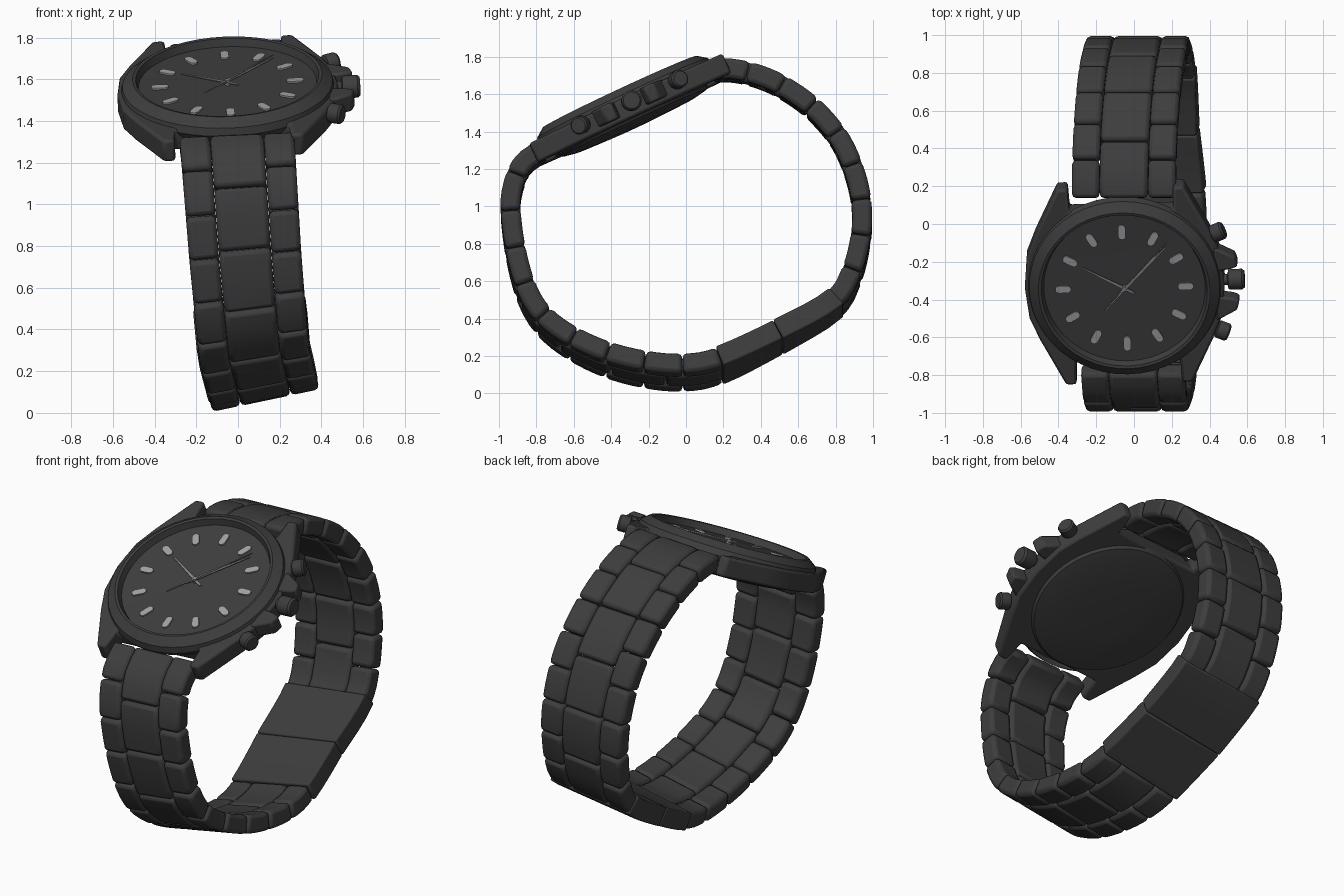
import bpy, bmesh, math
from mathutils import Vector, Matrix

if "Cube" in bpy.data.objects:
    bpy.data.objects.remove(bpy.data.objects["Cube"])


def material(name, v):
    m = bpy.data.materials.new(name)
    m.diffuse_color = (v, v, v, 1)
    m.use_nodes = True
    m.node_tree.nodes["Principled BSDF"].inputs["Base Color"].default_value = m.diffuse_color
    return m


STEEL = material("dark_steel", 0.047)
MARK = material("pale_marker", 0.36)
HAND = material("grey_hand", 0.24)

# Tilted frame of the watch head: x across, y towards twelve, z out of the dial
HEAD = (Matrix.Translation((-0.05, -0.335, 1.572)) @ Matrix.Rotation(math.radians(-2.2), 4, 'Y')
        @ Matrix.Rotation(math.radians(25), 4, 'X') @ Matrix.Rotation(math.radians(1.6), 4, 'Z'))


def finish(bm, name, mat, matrix=None, bevel=0.0, segs=2, angle=35):
    bmesh.ops.remove_doubles(bm, verts=bm.verts, dist=1e-5)
    bmesh.ops.recalc_face_normals(bm, faces=bm.faces)
    me = bpy.data.meshes.new(name)
    bm.to_mesh(me)
    bm.free()
    ob = bpy.data.objects.new(name, me)
    bpy.context.collection.objects.link(ob)
    me.materials.append(mat)
    if matrix:
        ob.matrix_world = matrix
    if bevel:
        b = ob.modifiers.new("bevel", 'BEVEL')
        b.width, b.segments, b.limit_method = bevel, segs, 'ANGLE'
        b.angle_limit = math.radians(40)
    bpy.ops.object.select_all(action='DESELECT')
    ob.select_set(True)
    bpy.context.view_layer.objects.active = ob
    bpy.ops.object.shade_smooth_by_angle(angle=math.radians(angle))
    return ob


def prism(name, outline, z0, z1, mat, matrix, bevel=0.0):
    bm = bmesh.new()
    face = bm.faces.new([bm.verts.new((x, y, z0)) for x, y in outline])
    top = bmesh.ops.extrude_face_region(bm, geom=[face])
    bmesh.ops.translate(bm, vec=(0, 0, z1 - z0),
                        verts=[g for g in top["geom"] if isinstance(g, bmesh.types.BMVert)])
    return finish(bm, name, mat, matrix, bevel)


def lathe(name, profile, mat, matrix, n=48, angle=35):
    bm = bmesh.new()
    vs = [bm.verts.new((r, 0, z)) for r, z in profile]
    es = [bm.edges.new(p) for p in zip(vs, vs[1:])]
    bmesh.ops.spin(bm, geom=vs + es, cent=(0, 0, 0), axis=(0, 0, 1),
                   angle=2 * math.pi, steps=n)
    return finish(bm, name, mat, matrix, angle=angle)


# Case body with four lugs, mirrored from one quarter
quarter = [(0.53, 0.0), (0.512, 0.18), (0.46, 0.31), (0.335, 0.57), (0.28, 0.57), (0.275, 0.44)]
right = [(x, -y) for x, y in quarter[:0:-1]] + quarter
outline = right + [(-x, y) for x, y in right[::-1]]
prism("case_body", outline, -0.125, -0.012, STEEL, HEAD, 0.014)

# Bezel, recessed dial and case back
lathe("bezel", [(0.425, -0.005), (0.44, 0.042), (0.455, 0.045), (0.505, 0.008), (0.515, -0.03),
                (0.5, -0.06)], STEEL, HEAD)
lathe("dial", [(0, 0.002), (0.2, 0.002), (0.43, 0.004)], STEEL, HEAD)
lathe("case_back", [(0, -0.162), (0.2, -0.16), (0.36, -0.152), (0.425, -0.14), (0.44, -0.12)],
      STEEL, HEAD)

# Hour markers: rounded bars pointing at the centre
stadium = []
for side in (1, -1):
    for k in range(7):
        a = math.radians(-90 + 30 * k)
        stadium.append((side * (0.022 + 0.02 * math.cos(a)), side * 0.02 * math.sin(a)))
for i in range(12):
    turn = Matrix.Rotation(math.radians(30 * i), 4, 'Z') @ Matrix.Translation((0.325, 0, 0))
    prism("hour_marker", stadium, 0.003, 0.012, MARK, HEAD @ turn)


# Hands: tapered blades
def hand(name, degrees, tip, tail, w, z):
    shape = [(-tail, -w * 0.6), (0, -w), (tip, -w * 0.4), (tip, w * 0.4), (0, w), (-tail, w * 0.6)]
    prism(name, shape, z, z + 0.005, HAND, HEAD @ Matrix.Rotation(math.radians(degrees), 4, 'Z'))


hand("hour_hand", 150, 0.25, 0.06, 0.009, 0.012)
hand("minute_hand", 46, 0.33, 0.05, 0.009, 0.018)
hand("second_hand", 48.5, 0.35, 0.17, 0.005, 0.024)
lathe("hand_hub", [(0, 0.031), (0.012, 0.03), (0.014, 0.003)], HAND, HEAD, 16)


# Crown, pushers and crown guards on the right flank
def knob(name, x, y, degrees, profile):
    m = (HEAD @ Matrix.Translation((x, y, -0.045)) @ Matrix.Rotation(math.radians(degrees), 4, 'Z')
         @ Matrix.Rotation(math.radians(90), 4, 'Y'))
    lathe(name, profile, STEEL, m, 20)


knob("crown", 0.5, 0.01, 0, [(0.03, 0), (0.03, 0.045), (0.052, 0.05), (0.055, 0.06),
                             (0.055, 0.122), (0.045, 0.135), (0, 0.137)])
for s in (1, -1):
    knob("pusher", 0.41, s * 0.245, s * 24,
         [(0.028, 0), (0.028, 0.07), (0.045, 0.075), (0.048, 0.083), (0.048, 0.13),
          (0.04, 0.14), (0, 0.142)])
    guard = [(0.48, s * 0.07), (0.57, s * 0.085), (0.605, s * 0.1), (0.59, s * 0.155),
             (0.48, s * 0.215)]
    prism("crown_guard", guard, -0.1, -0.005, STEEL, HEAD, 0.012)

# Bracelet centre line (y, z): front lugs, under the wrist, up to the back lugs
path = [(-.765, 1.30), (-.88, 1.21), (-.935, 1.05), (-.932, .9), (-.9, .7), (-.845, .52),
        (-.76, .385), (-.62, .275), (-.42, .18), (-.2, .125), (0, .112), (.18, .15),
        (.5, .305), (.79, .475), (.885, .63), (.93, .8), (.942, .95), (.915, 1.13),
        (.83, 1.34), (.68, 1.52), (.5, 1.645), (.35, 1.705), (.22, 1.728), (.14, 1.72)]
P = [Vector(p) for p in path]
P = [2 * P[0] - P[1]] + P + [2 * P[-1] - P[-2]]
dense, knots = [], []
STEP = 12
for i in range(1, len(P) - 2):
    a, b, c, d = P[i - 1:i + 3]
    for k in range(STEP):
        t = k / STEP
        dense.append(0.5 * (2 * b + (c - a) * t + (2 * a - 5 * b + 4 * c - d) * t * t
                            + (3 * b - a - 3 * c + d) * t ** 3))
dense.append(P[-2])
arc = [0.0]
for p, q in zip(dense, dense[1:]):
    arc.append(arc[-1] + (q - p).length)
TOTAL = arc[-1]


def lerp_table(x, table):
    for (x0, y0), (x1, y1) in zip(table, table[1:]):
        if x <= x1:
            return y0 + (y1 - y0) * max(0, (x - x0) / (x1 - x0))
    return table[-1][1]


def along(s):
    i = max(j for j in range(len(arc) - 1) if arc[j] <= max(s, 0))
    f = (s - arc[i]) / (arc[i + 1] - arc[i])
    return dense[i].lerp(dense[i + 1], f)


def frame(s):
    # Bracelet twists and drifts sideways towards the bottom
    p = along(s)
    t = (along(min(s + 0.02, TOTAL)) - along(max(s - 0.02, 0))).normalized()
    roll = math.radians(lerp_table(p.y, [(0.1, 12), (0.4, 8), (0.8, 5), (1.3, 2.5)]))
    x = lerp_table(p.y, [(.1, .125), (.3, .075), (.75, .035), (1.25, 0), (1.75, -.055)])
    half = lerp_table(p.y, [(0.1, 0.262), (1.3, 0.275)])
    across = Vector((math.cos(roll), 0, math.sin(roll)))
    normal = across.cross(Vector((0, t.x, t.y))).normalized()
    return Vector((x, p.x, p.y)), across * half, normal


def link(name, s0, s1, u0, u1, thick, bevel=0.022, n=4):
    bm = bmesh.new()
    rings = []
    for k in range(n + 1):
        c, w, nrm = frame(s0 + (s1 - s0) * k / n)
        rings.append([bm.verts.new(c + w * u + nrm * h * thick / 2)
                      for u, h in ((u0, -1), (u1, -1), (u1, 1), (u0, 1))])
    for r, q in zip(rings, rings[1:]):
        for j in range(4):
            bm.faces.new((r[j], r[(j + 1) % 4], q[(j + 1) % 4], q[j]))
    bm.faces.new(rings[0])
    bm.faces.new(rings[-1])
    finish(bm, name, STEEL, None, bevel, 2, 40)


def strand(s0, s1, sides, centres):
    gap = 0.002
    for count, spans, name in ((sides, ((-1, -0.47), (0.47, 1)), "side_link"),
                               (centres, ((-0.465, 0.465),), "centre_link")):
        d = (s1 - s0) / count
        for i in range(count):
            for u0, u1 in spans:
                link(name, s0 + i * d + gap, s0 + (i + 1) * d - gap, u0, u1, 0.106)


# Front and back strands of links, joined by the folding clasp
clasp_a, clasp_b = arc[11 * STEP], arc[13 * STEP]
strand(0, clasp_a, 10, 7)
strand(clasp_b, TOTAL, 9, 6)
mid = (clasp_a + clasp_b) / 2
link("clasp_cover", clasp_a, mid - 0.001, -1.02, 1.02, 0.112, 0.01)
link("clasp_lid", mid + 0.001, clasp_b + 0.02, -1.02, 1.02, 0.116, 0.01)
